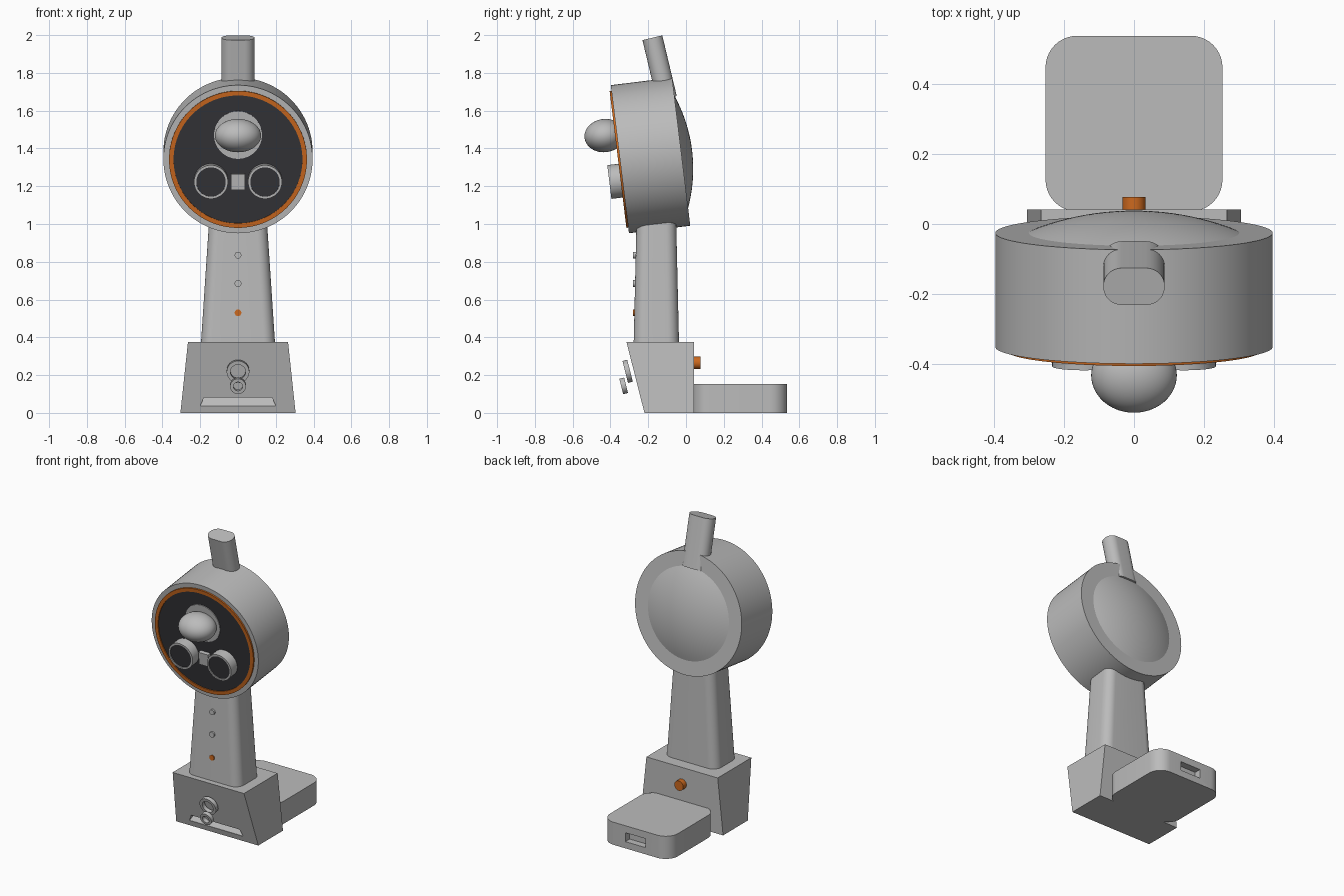
import bpy, bmesh
from math import radians, sin, cos, pi, sqrt, asin
from mathutils import Matrix

cube = bpy.data.objects.get("Cube")
if cube:
    bpy.data.objects.remove(cube, do_unlink=True)


def material(name, rgb):
    m = bpy.data.materials.new(name)
    m.use_nodes = True
    m.diffuse_color = (*rgb, 1)
    m.node_tree.nodes["Principled BSDF"].inputs["Base Color"].default_value = (*rgb, 1)
    return m


GREY = material("light grey", (0.5, 0.5, 0.5))
DARK = material("charcoal", (0.035, 0.034, 0.04))
ORANGE = material("orange", (0.6, 0.14, 0.013))


def finish(name, bm, mat, matrix=Matrix(), smooth=True):
    bmesh.ops.remove_doubles(bm, verts=bm.verts, dist=1e-5)
    bmesh.ops.recalc_face_normals(bm, faces=bm.faces)
    mesh = bpy.data.meshes.new(name)
    bm.to_mesh(mesh)
    bm.free()
    mesh.transform(matrix)
    mesh.materials.append(mat)
    ob = bpy.data.objects.new(name, mesh)
    bpy.context.collection.objects.link(ob)
    if smooth:
        bpy.ops.object.select_all(action='DESELECT')
        ob.select_set(True)
        bpy.context.view_layer.objects.active = ob
        bpy.ops.object.shade_smooth_by_angle(angle=radians(35))
    return ob


def lathe(name, profile, matrix, mat, seg=48):
    """Revolve (radius, height) points about local z."""
    bm = bmesh.new()
    vs = [bm.verts.new((r, 0, h)) for r, h in profile]
    edges = [bm.edges.new(p) for p in zip(vs, vs[1:])]
    bmesh.ops.spin(bm, geom=vs + edges, cent=(0, 0, 0), axis=(0, 0, 1),
                   angle=2 * pi, steps=seg, use_duplicate=False)
    return finish(name, bm, mat, matrix)


def disc(name, r, h0, h1, matrix, mat, seg=48):
    return lathe(name, [(0, h0), (r, h0), (r, h1), (0, h1)], matrix, mat, seg)


def ring(name, r_in, r_out, h0, h1, matrix, mat, seg=48):
    return lathe(name, [(r_in, h0), (r_out, h0), (r_out, h1), (r_in, h1), (r_in, h0)],
                 matrix, mat, seg)


def loft(name, loops, mat, matrix=Matrix(), smooth=True):
    """Close a solid between two matching outlines."""
    bm = bmesh.new()
    a, b = [[bm.verts.new(p) for p in loop] for loop in loops]
    bm.faces.new(a)
    bm.faces.new(b)
    for i in range(len(a)):
        j = (i + 1) % len(a)
        bm.faces.new((a[i], a[j], b[j], b[i]))
    return finish(name, bm, mat, matrix, smooth)


def rounded(w, d, r, z, n=10):
    pts = []
    for k, (sx, sy) in enumerate([(1, 1), (-1, 1), (-1, -1), (1, -1)]):
        for i in range(n + 1):
            t = (k + i / n) * pi / 2
            pts.append((sx * (w / 2 - r) + r * cos(t), sy * (d / 2 - r) + r * sin(t), z))
    return pts


def box(name, x, y, z, mat, matrix=Matrix()):
    return loft(name, [[(x[0], y[0], h), (x[1], y[0], h), (x[1], y[1], h), (x[0], y[1], h)]
                       for h in z], mat, matrix, False)


def cut(target, cutter):
    mod = target.modifiers.new("cut", 'BOOLEAN')
    mod.object = cutter
    mod.solver = 'EXACT'
    cutter.hide_render = True
    cutter.hide_set(True)


def facing(x, y, z, tilt):
    """Frame whose z axis points forward, tipped down by the tilt."""
    return Matrix.Translation((x, y, z)) @ Matrix.Rotation(radians(90 + tilt), 4, 'X')


# Wedge base with a shallow slot at the foot of its front
base = loft("base", [
    [(-.305, -.22, 0), (.305, -.22, 0), (.305, .042, 0), (-.305, .042, 0)],
    [(-.265, -.315, .375), (.265, -.315, .375), (.265, .042, .375), (-.265, .042, .375)]],
    GREY, smooth=False)
slot = loft("slot_cutter", [
    [(-.2, -.3, .037), (.2, -.3, .037), (.2, -.227, .037), (-.2, -.227, .037)],
    [(-.18, -.3, .082), (.18, -.3, .082), (.18, -.195, .082), (-.18, -.195, .082)]],
    GREY, smooth=False)
cut(base, slot)

# Rear pod with a socket
pod = loft("rear_pod", [rounded(.504, .5, .09, z) for z in (0, .152)], GREY,
           Matrix.Translation((0, .286, 0)))
cut(pod, box("socket_cutter", (-.075, .075), (.49, .6), (.045, .105), GREY))

# Dials on the front of the base, knob on its back
ring("upper_dial", .04, .06, -.013, .013, facing(0, -.309, .22, 14.2), GREY, 32)
ring("lower_dial", .024, .042, -.013, .013, facing(0, -.33, .143, 14.2), GREY, 32)
disc("rear_knob", .033, -.077, 0, facing(0, 0, .265, 0), ORANGE, 24)

# Tapered neck and its buttons
loft("neck", [rounded(.392, .24, .06, .37), rounded(.295, .206, .055, 1.1)], GREY,
     Matrix.Translation((0, -.157, 0)))
for name, z, mat in (("top_button", .835, GREY), ("middle_button", .685, GREY),
                     ("bottom_button", .53, ORANGE)):
    disc(name, .018, -.03, .012, facing(0, -.268, z, 0), mat, 16)

# Drum head, in its own tipped frame: x across, y up, z out of the face
HEAD = facing(0, -.35, 1.343, 7)
DEPTH = .327


def on_face(x, up, out=0):
    return HEAD @ Matrix.Translation((x, up, out))


disc("head_drum", .395, -DEPTH, 0, HEAD, GREY, 96)
ring("face_trim", .341, .365, -.01, .01, HEAD, ORANGE, 96)
disc("face_panel", .343, -.01, .004, HEAD, DARK, 96)

# Domed back
a, h = .3, .058
R = (a * a + h * h) / (2 * h)
top = asin(a / R)
cap = [(R * sin(top * i / 12), -DEPTH - h + R * (1 - cos(top * i / 12))) for i in range(13)]
lathe("back_dome", cap + [(0, -DEPTH + .01)], HEAD, GREY, 64)

# Bulging lens on a round plate
disc("lens_plate", .127, 0, .009, on_face(0, .13), GREY, 64)
lathe("lens", [(sin(pi * i / 24), -cos(pi * i / 24)) for i in range(25)],
      on_face(0, .134, .065) @ Matrix.Diagonal((.122, .088, .107, 1)), GREY)

# Pair of round sensors with a small block between
for side, x in (("left", .143), ("right", -.143)):
    ring(side + "_sensor_rim", .078, .09, 0, .07, on_face(x, -.113), GREY)
    disc(side + "_sensor_glass", .079, 0, .064, on_face(x, -.113), DARK)
box("centre_block", (-.036, .036), (-.16, -.075), (0, .03), GREY, HEAD)

# Leaning stem above the head
loft("stem", [rounded(.175, .108, .053, z) for z in (-.33, 0)], GREY,
     Matrix.Translation((0, -.178, 1.986)) @ Matrix.Rotation(radians(13.4), 4, 'X'))
